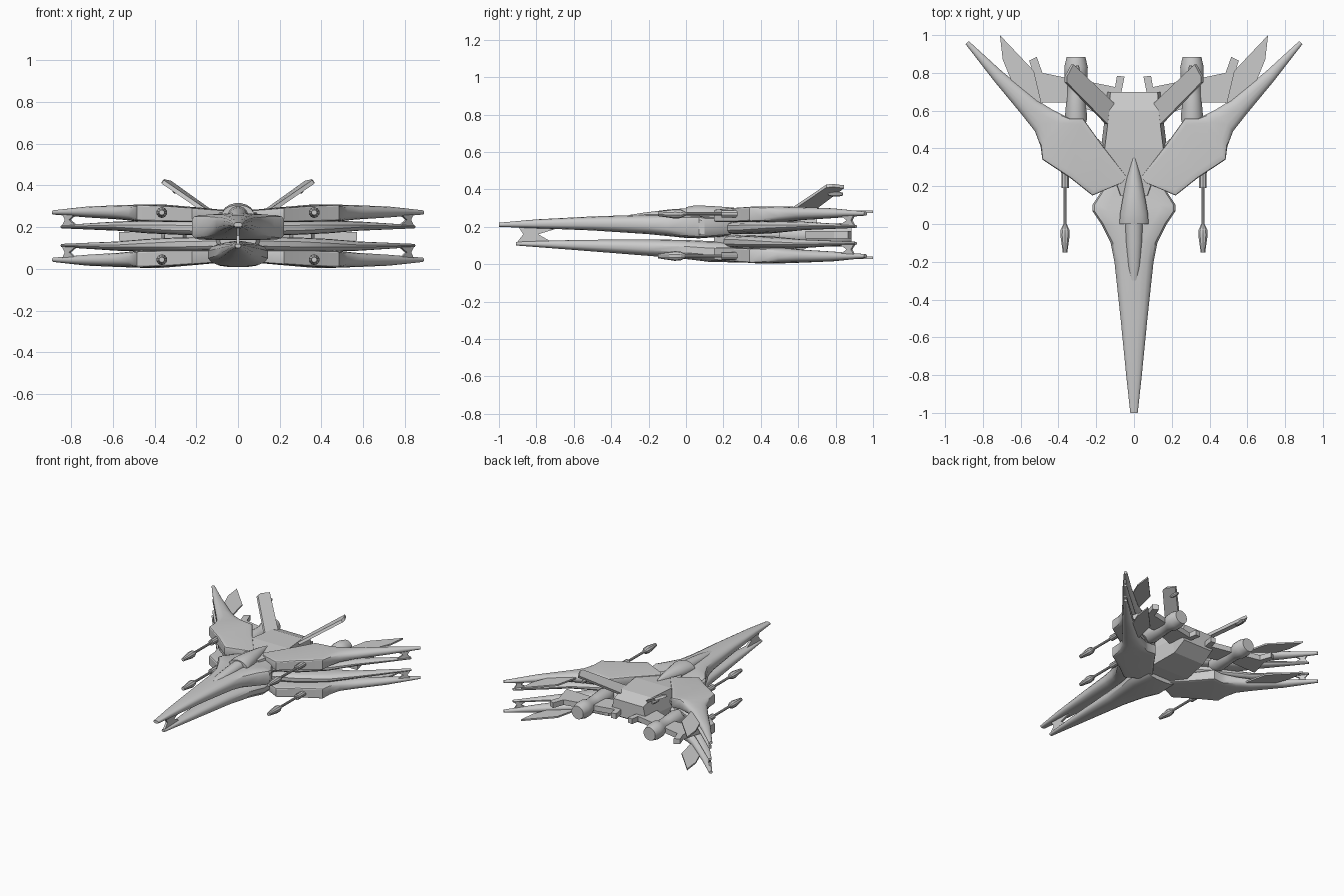
import bpy, bmesh, math
from mathutils import Vector

if "Cube" in bpy.data.objects:
    bpy.data.objects.remove(bpy.data.objects["Cube"], do_unlink=True)

MID = 0.157  # height of the upper/lower symmetry plane

grey = bpy.data.materials.new("hull_grey")
grey.use_nodes = True
grey.diffuse_color = (0.6, 0.6, 0.6, 1)
grey.node_tree.nodes["Principled BSDF"].inputs["Base Color"].default_value = (0.6, 0.6, 0.6, 1)


def finish(name, bm, mirror="", smooth=True):
    """Turn a bmesh into an object, mirrored on the named axes."""
    bmesh.ops.recalc_face_normals(bm, faces=bm.faces)
    bmesh.ops.translate(bm, verts=bm.verts, vec=(0, 0, -MID))
    mesh = bpy.data.meshes.new(name)
    bm.to_mesh(mesh)
    bm.free()
    mesh.materials.append(grey)
    ob = bpy.data.objects.new(name, mesh)
    ob.location.z = MID
    bpy.context.collection.objects.link(ob)
    if mirror:
        mod = ob.modifiers.new("mirror", 'MIRROR')
        mod.use_axis = ("x" in mirror, False, "z" in mirror)
        mod.use_mirror_merge = False
    if smooth:
        bpy.ops.object.select_all(action='DESELECT')
        ob.select_set(True)
        bpy.context.view_layer.objects.active = ob
        bpy.ops.object.shade_smooth_by_angle(angle=math.radians(32))
    return ob


def ring(a, b, low, high, power=1.0, count=16):
    """Superellipse section between two plan points; small power is boxy."""
    a, b = Vector(a), Vector(b)
    pts = []
    for i in range(count):
        t = 2 * math.pi * (i + 0.5) / count
        c, s = math.cos(t), math.sin(t)
        c = math.copysign(abs(c) ** power, c)
        s = math.copysign(abs(s) ** power, s)
        p = (a + b) / 2 + (b - a) / 2 * c
        pts.append((p.x, p.y, (low + high) / 2 + (high - low) / 2 * s))
    return pts


def loft(name, rings, mirror="", smooth=True):
    bm = bmesh.new()
    rows = [[bm.verts.new(p) for p in r] for r in rings]
    n = len(rows[0])
    for r, q in zip(rows, rows[1:]):
        for i in range(n):
            j = (i + 1) % n
            bm.faces.new((r[i], r[j], q[j], q[i]))
    bm.faces.new(rows[0])
    bm.faces.new(rows[-1])
    return finish(name, bm, mirror, smooth)


def body(name, stations):
    """Loft along y from (y, half width, low, high, power)."""
    return loft(name, [ring((-w, y), (w, y), lo, hi, p) for y, w, lo, hi, p in stations])


def lathe(name, x, z, stations, mirror, count=14):
    """Round part along y from (y, radius)."""
    return loft(name, [ring((x - r, y), (x + r, y), z - r, z + r, 1, count)
                       for y, r in stations], mirror)


def slab(name, points, offset, mirror=""):
    """Extrude a flat outline by an offset vector."""
    bm = bmesh.new()
    face = bm.faces.new([bm.verts.new(p) for p in points])
    out = bmesh.ops.extrude_face_region(bm, geom=[face])
    bmesh.ops.translate(bm, vec=offset, verts=[v for v in out["geom"]
                                               if isinstance(v, bmesh.types.BMVert)])
    return finish(name, bm, mirror, False)


def plate(name, outline, z, thick, mirror):
    return slab(name, [(x, y, z) for x, y in outline], (0, 0, thick), mirror)


# Forward hull: two stacked prongs joined by a thin web
body("upper_nose", [
    (-1, .02, .2, .222, .7), (-.8, .042, .192, .24, .7), (-.5, .072, .18, .256, .7),
    (-.2, .105, .16, .266, .7), (-.1, .125, .15, .266, .6), (0, .175, .14, .264, .4),
    (.07, .222, .138, .26, .3), (.1, .222, .14, .255, .3), (.24, .13, .15, .25, .4)])
body("lower_nose", [
    (-.91, .014, .1, .12, .8), (-.6, .045, .076, .13, .8), (-.2, .08, .044, .134, .8),
    (0, .11, .027, .13, .7), (.12, .145, .012, .125, .7), (.3, .13, .008, .12, .7)])
slab("nose_web", [(-.008, y, z) for y, z in (
    (-.9, .205), (-.87, .16), (-.905, .115), (-.72, .12), (-.79, .16), (-.66, .2))],
    (.016, 0, 0))

# Cockpit canopy and rear hull
body("canopy", [
    (-.3, .018, .24, .264, 1), (-.22, .034, .23, .277, 1), (-.1, .043, .22, .292, 1),
    (0, .046, .22, .3, 1)])
body("canopy_fairing", [
    (0, .078, .21, .306, 1), (.05, .076, .21, .316, 1), (.14, .06, .21, .312, 1),
    (.25, .038, .22, .304, 1), (.35, .008, .25, .285, 1)])
loft("rear_hull", [
    [(-w, y, lo), (w, y, lo), (w + .02, y, MID), (w, y, hi), (-w, y, hi), (-w - .02, y, MID)]
    for y, w, lo, hi in ((.15, .07, .04, .265), (.4, .155, .04, .285),
                         (.6, .13, .06, .28), (.7, .125, .12, .245))], smooth=False)

# Main wings, each a boxy root flowing into a swept blade
wing = [
    ((.06, .22), (.04, .25), .225, .28, .15),
    ((.22, .15), (.17, .42), .225, .293, .15),
    ((.34, .245), (.27, .56), .225, .302, .15),
    ((.485, .34), (.34, .56), .228, .309, .18),
    ((.495, .41), (.37, .575), .226, .309, .4),
    ((.525, .49), (.43, .605), .228, .308, .7),
    ((.6, .585), (.51, .655), .236, .306, .9),
    ((.74, .755), (.7, .81), .246, .299, 1),
    ((.892, .952), (.874, .968), .26, .281, 1)]
loft("main_wings", [ring(*s) for s in wing], "xz")

# Inner blades running beneath the main wings
inner = [
    ((.1, .2), (.08, .36), .16, .225, .6),
    ((.3, .3), (.25, .5), .163, .23, .6),
    ((.47, .43), (.37, .56), .17, .232, .8),
    ((.6, .595), (.53, .65), .182, .228, 1),
    ((.85, .9), (.834, .915), .194, .21, 1)]
loft("inner_blades", [ring(*s) for s in inner], "xz")
slab("wing_tip_webs", [(x, x * 1.17 - .09, z) for x, z in (
    (.845, .268), (.83, .235), (.847, .2), (.775, .205), (.81, .235), (.775, .268))],
    (-.01, .009, 0), "xz")

# Flat trailing fins and notched rear plates
plate("trailing_fins", [(.49, .64), (.6, .64), (.695, .87), (.71, 1), (.53, .81)],
      .274, .012, "xz")
plate("outer_rear_plates", [(.34, .645), (.57, .64), (.53, .79), (.555, .865), (.515, .885),
                            (.485, .8), (.34, .77)], .137, .04, "x")
plate("inner_rear_plates", [(.1, .55), (.28, .62), (.27, .76), (.1, .725), (.09, .785),
                            (.05, .78), (.07, .68)], .137, .04, "x")

# Canted tail fins with small pods
slab("tail_fins", [(.105, .64, .268), (.14, .53, .278), (.355, .75, .425),
                   (.355, .78, .43), (.32, .845, .422)], (.012, 0, -.016), "x")
lathe("tail_pods", .3, .375, [(.76, .008), (.78, .014), (.82, .014), (.84, .008)], "x", 8)

# Engines between the wings
lathe("engines", .307, MID, [
    (.5, .045), (.56, .06), (.68, .05), (.75, .05), (.78, .062), (.83, .063),
    (.885, .05)], "x", 20)

# Long guns ahead of every wing root
lathe("guns", .365, .27, [
    (-.15, .013), (-.14, .014), (-.06, .026), (-.03, .024), (0, .009), (.19, .009),
    (.19, .021), (.27, .021), (.3, .026), (.4, .026)], "xz", 10)
